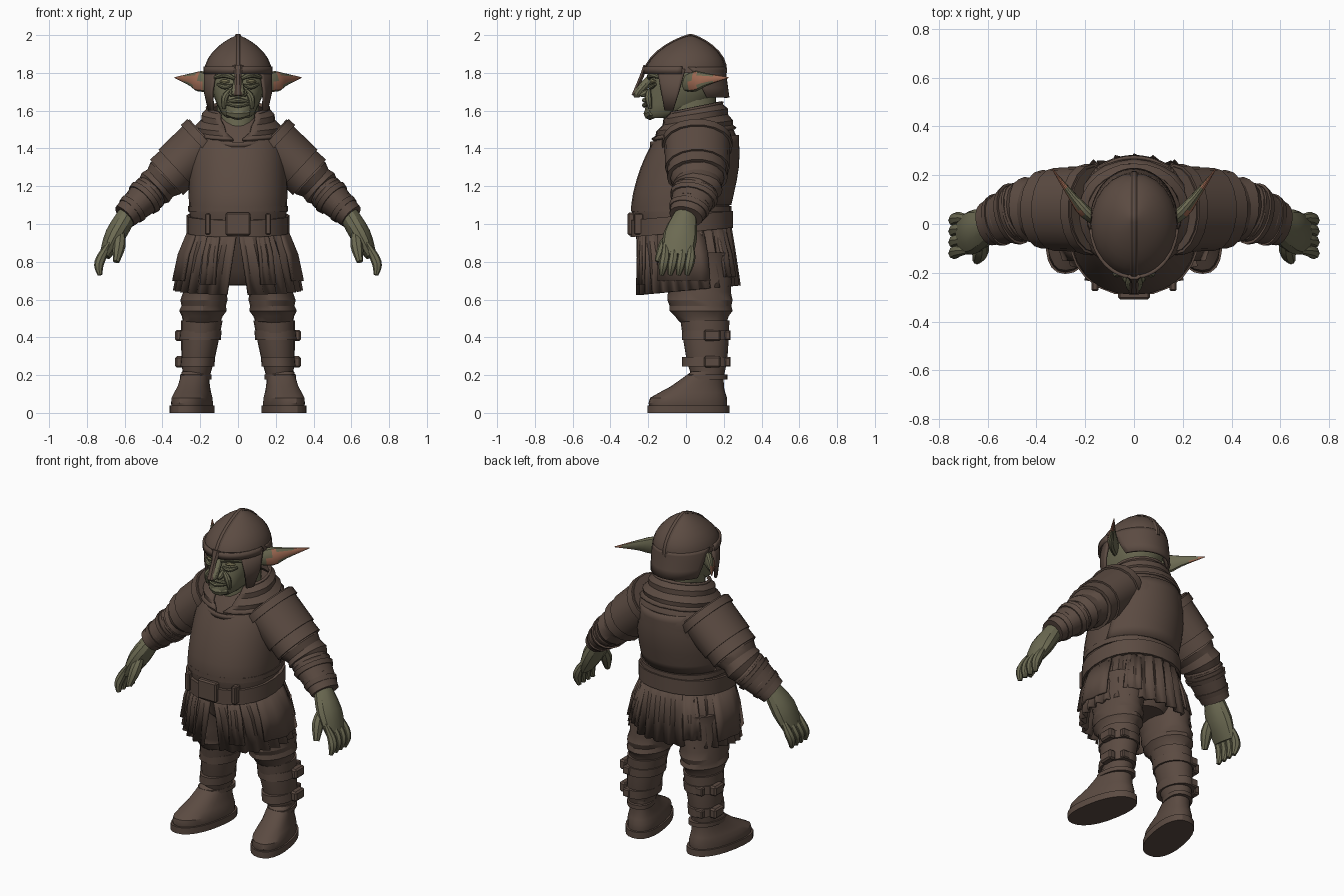
import bpy, bmesh, math, random
from math import pi, sin, cos
from mathutils import Vector

random.seed(4)
cube = bpy.data.objects.get("Cube")
if cube:
    bpy.data.objects.remove(cube)


def material(name, *colour):
    made = bpy.data.materials.new(name)
    made.use_nodes = True
    made.diffuse_color = (*colour, 1)
    made.node_tree.nodes["Principled BSDF"].inputs["Base Color"].default_value = (*colour, 1)
    return made


BROWN = material("brown leather", .105, .07, .054)
SKIN = material("green skin", .15, .145, .085)
PINK = material("pink ear", .36, .15, .09)
EYE = material("pale eye", .3, .27, .14)
SIDEWAYS, FORWARD = Vector((1, 0, 0)), Vector((0, 1, 0))


def finish(name, bm, mat, mirror=False, thick=0):
    """Turn a bmesh into a shaded object, optionally thickened and mirrored."""
    bmesh.ops.recalc_face_normals(bm, faces=bm.faces)
    mesh = bpy.data.meshes.new(name)
    bm.to_mesh(mesh)
    bm.free()
    mesh.materials.append(mat)
    made = bpy.data.objects.new(name, mesh)
    bpy.context.collection.objects.link(made)
    bpy.ops.object.select_all(action="DESELECT")
    made.select_set(True)
    bpy.context.view_layer.objects.active = made
    bpy.ops.object.shade_smooth_by_angle(angle=math.radians(28))
    if thick:
        made.modifiers.new("thickness", "SOLIDIFY").thickness = thick
    if mirror:
        made.modifiers.new("other side", "MIRROR")
    return made


def bridge(rows, closed=True):
    """Join rows of points with quads, capping the ends of closed rows."""
    bm = bmesh.new()
    loops = [[bm.verts.new(point) for point in row] for row in rows]
    count = len(rows[0])
    for low, high in zip(loops, loops[1:]):
        for i in range(count if closed else count - 1):
            j = (i + 1) % count
            bm.faces.new((low[i], low[j], high[j], high[i]))
    if closed:
        bm.faces.new(loops[0])
        bm.faces.new(loops[-1])
    return bm


def refine(rows, steps):
    """Add smoothly curved rows between the given ones."""
    out, last = [], len(rows) - 1
    for k in range(last):
        around = rows[max(k - 1, 0)], rows[k], rows[k + 1], rows[min(k + 2, last)]
        for t in (s / steps for s in range(steps)):
            out.append([b + t * (c - a + t * (2*a - 5*b + 4*c - d + t * (3*b - a - 3*c + d))) / 2
                        for a, b, c, d in zip(*around)])
    return out + [rows[-1]]


def loft(name, mat, *rings, steps=1, sides=24, square=2, centre=0, lean=0, toe_out=0, tilt=0, crumple=0,
         ripple=0, pleat=0, facing=0, spread=None, thick=.014, mirror=False):
    """Stack ovals (height, half width, front, back); a spread (first, last) leaves them open."""
    rings = refine(rings, steps)
    rows = []
    for k, (z, half, front, back) in enumerate(rings):
        part = k / (len(rings) - 1)
        reach = spread[0] + (spread[1] - spread[0]) * part if spread else pi
        row = []
        for i in range(sides + 1 if spread else sides):
            angle = facing - reach + 2 * reach * i / sides
            size = 1 + random.uniform(-crumple, crumple) + ripple * (-1) ** k
            size -= pleat * (part + .4) * (0, 1, .4)[i % 3]
            s, c = (math.copysign(abs(v) ** (2 / square), v) for v in (sin(angle), -cos(angle)))
            y = (front + back) / 2 + (back - front) / 2 * c * size
            row.append((centre + lean * z + half * s * size - toe_out * y, y, z + tilt * c))
        rows.append(row)
    return finish(name, bridge(rows, not spread), mat, mirror, thick if spread else 0)


def band(name, mat, z, height, half, front, back, **options):
    """Flat band around a body part."""
    return loft(name, mat, (z - height / 2, half, front, back), (z + height / 2, half, front, back), **options)


def tube(name, mat, *points, steps=3, sides=12, across=FORWARD, crumple=0, mirror=True):
    """Sweep an oval along points (x, y, z, radius across, other radius)."""
    points = refine(points, steps)
    centres = [Vector(p[:3]) for p in points]
    rows = []
    for k, (*_, wide, tall) in enumerate(points):
        along = (centres[min(k + 1, len(points) - 1)] - centres[max(k - 1, 0)]).normalized()
        u = (across - along * across.dot(along)).normalized()
        v = along.cross(u)
        row = []
        for i in range(sides):
            angle, size = 2 * pi * i / sides, random.uniform(1 - crumple, 1 + crumple)
            row.append(centres[k] + (u * wide * cos(angle) + v * tall * sin(angle)) * size)
        rows.append(row)
    return finish(name, bridge(rows), mat, mirror)


def ridge(name, mat, radius, *points, **options):
    """Round strand that narrows at both ends."""
    ends = (0, len(points) - 1)
    sized = [(*p, *[radius * (.5 if k in ends else 1)] * 2) for k, p in enumerate(points)]
    return tube(name, mat, *sized, sides=8, **options)


def box(name, mat, place, size, mirror=False):
    bm = bmesh.new()
    bmesh.ops.create_cube(bm, size=1)
    bmesh.ops.scale(bm, vec=size, verts=bm.verts)
    bmesh.ops.translate(bm, vec=place, verts=bm.verts)
    bmesh.ops.bevel(bm, geom=bm.edges[:], offset=min(size) / 5, affect="EDGES")
    return finish(name, bm, mat, mirror)


# Torso armour and belt
loft("cuirass", BROWN, (.96, .25, -.26, .22), (1.1, .26, -.29, .23), (1.3, .26, -.24, .27), (1.46, .24, -.16, .27),
     (1.57, .15, -.08, .2), steps=3, sides=28, square=2.2)
loft("back_plate", BROWN, (1.1, .26, -.26, .24), (1.3, .27, -.24, .28), (1.47, .23, -.15, .28),
     steps=3, facing=pi, spread=(1.3, .9))
band("neckline_rim", BROWN, 1.45, .03, .19, -.19, .2, spread=(1, 1), tilt=.03)
band("waist_flange", BROWN, 1.08, .03, .265, -.29, .24, square=2.2)
band("belt", BROWN, 1, .09, .273, -.295, .25, square=2.2, tilt=.025)
box("belt_buckle", BROWN, (0, -.29, 1), (.13, .04, .12))
box("belt_keeper", BROWN, (.16, -.25, 1), (.03, .05, .11), mirror=True)

# Pleated skirt open at the front, with overlapping leather panels
loft("skirt", BROWN, (1, .255, -.265, .235), (.85, .305, -.262, .26), (.65, .345, -.27, .29),
     sides=78, pleat=.07, tilt=.025, facing=pi, spread=(pi - .02, pi - .18))
for label, facing, reach, low in (("front", .5, .12, .68), ("hip", 1.5, .5, .7), ("rear", 2.5, .15, .72)):
    loft(label + "_skirt_panel", BROWN, (.98, .262, -.27, .24), (.84, .32, -.28, .28), (low, .35, -.285, .3),
         sides=6, pleat=.03, facing=facing, spread=(reach, reach), mirror=True)
loft("pelvis", BROWN, (.68, .12, -.06, .2), (.75, .23, -.13, .23), (.96, .24, -.2, .21))

# Legs: baggy trousers and strapped greaves
leg = dict(centre=.24, lean=-.1, sides=20, mirror=True)
loft("trouser_leg", BROWN, (.85, .13, -.13, .22), (.64, .12, -.1, .24), (.54, .12, -.08, .24), (.47, .09, -.02, .2),
     steps=3, ripple=.035, crumple=.02, **leg)
loft("greave", BROWN, (.49, .11, -.03, .23), (.3, .09, 0, .22), (.19, .07, .03, .2), steps=3, **leg)
for label, z, half in (("upper", .41, .11), ("lower", .27, .09)):
    band(label + "_greave_strap", BROWN, z, .05, half, -.02, .235, **leg)
    box(label + "_greave_buckle", BROWN, (.31, .14, z), (.045, .09, .06), mirror=True)
    box(label + "_greave_stud", BROWN, (.25, .22, z), (.05, .03, .05), mirror=True)

# Boots
foot = dict(centre=.245, toe_out=.18, square=2.3, mirror=True)
loft("boot", BROWN, (.03, .1, -.19, .215), (.08, .1, -.19, .215), (.14, .08, -.08, .2), (.22, .07, .03, .2),
     steps=2, crumple=.012, **foot)
band("boot_sole", BROWN, .02, .04, .11, -.205, .23, **foot)
band("boot_cuff", BROWN, .19, .025, .08, .005, .22, **foot)

# Arms: everything is placed along a shoulder, elbow and wrist line
SHOULDER, ELBOW, WRIST = Vector((.16, .06, 1.45)), Vector((.44, .06, 1.19)), Vector((.6, 0, 1.04))


def arm_part(name, start, end, grow_start=1, grow_end=1, folds=1, **options):
    """Tube on the arm line, where 0 is the shoulder, 1 the elbow and 2 the wrist."""
    points = []
    for k in range(folds + 1):
        f = k / folds
        t = start + (end - start) * f
        centre = SHOULDER.lerp(ELBOW, t) if t < 1 else ELBOW.lerp(WRIST, t - 1)
        grow = grow_start + (grow_end - grow_start) * f + (.05 * (-1) ** k if folds > 1 else 0)
        points.append((*centre, (.17 - .043 * t) * grow, (.14 - .038 * t) * grow))
    tube(name, BROWN, *points, steps=1, sides=18, **options)


arm_part("sleeve", .2, 1.6, folds=14, crumple=.025)
arm_part("shoulder_plate", 0, .6, 1.03, 1.18)
arm_part("shoulder_rim", .02, .14, 1.1, 1.14)
arm_part("shoulder_lower_plate", .5, .78, 1.06, 1.18)
arm_part("forearm_guard", 1.15, 2, 1.03, 1.08)
for k in range(2):
    start = 1.3 + .4 * k
    arm_part(("upper", "lower")[k] + "_forearm_strap", start, start + .12, 1.14, 1.12)

# Hands
tube("palm", SKIN, (.58, 0, 1.06, .055, .05), (.65, -.03, .94, .09, .055), (.705, -.045, .83, .08, .03))
for k, finger in enumerate(("index", "middle", "ring", "little")):
    y = -.11 + k * .045
    ridge(finger + "_finger", SKIN, .025, (.68, y, .9), (.72, y, .83), (.737, y - .01, .78), (.73, y - .02, .73))
ridge("thumb", SKIN, .034, (.62, -.06, .97), (.628, -.11, .89), (.645, -.15, .8))

# Neck and folded cloth collar, open at the throat
band("neck", SKIN, 1.56, .24, .11, -.12, .16)
loft("collar", BROWN, (1.47, .23, -.17, .25), (1.62, .15, -.1, .18), steps=6, ripple=.04, crumple=.015,
     tilt=.03, facing=pi, spread=(pi - .1, pi - .7))

# Head and face
loft("head", SKIN, (1.56, .055, -.2, -.09), (1.59, .09, -.22, .06), (1.68, .13, -.2, .16), (1.76, .15, -.18, .18),
     (1.86, .13, -.16, .17), steps=2, sides=20, square=2.3)
tube("nose", SKIN, (0, -.17, 1.79, .018, .02), (0, -.25, 1.7, .036, .026), (0, -.26, 1.67, .018, .014),
     across=SIDEWAYS, mirror=False)
ridge("chin", SKIN, .035, (-.06, -.18, 1.59), (0, -.19, 1.585), (.06, -.18, 1.59), mirror=False)
ridge("nostril", SKIN, .018, (.03, -.19, 1.71), (.032, -.22, 1.69), (.028, -.24, 1.68), across=SIDEWAYS)
ridge("cheek_fold", SKIN, .019, (.04, -.195, 1.71), (.07, -.2, 1.67), (.075, -.19, 1.61), across=SIDEWAYS)
ridge("brow", SKIN, .017, (.02, -.195, 1.77), (.07, -.185, 1.79), (.125, -.135, 1.775))
ridge("eye_bag", SKIN, .013, (.03, -.193, 1.735), (.07, -.187, 1.725), (.11, -.16, 1.74))
ridge("eye", EYE, .011, (.045, -.183, 1.754), (.07, -.176, 1.755), (.095, -.162, 1.754))
for label, z in (("upper", 1.655), ("lower", 1.628)):
    ridge(label + "_lip", SKIN, .013, (-.075, -.19, 1.64), (0, -.22, z), (.075, -.19, 1.64), mirror=False)

# Long pointed ears with pink tips and inner faces
ear = tube("ear", SKIN, (.12, -.01, 1.745, .02, .04), (.2, .05, 1.755, .027, .055), (.25, .11, 1.765, .018, .034),
           (.335, .225, 1.775, .002, .002))
ear.data.materials.append(PINK)
for face in ear.data.polygons:
    inner = face.normal.x > .25 and face.normal.y < -.45 and face.center.x > .2
    face.material_index = int(inner or face.center.x > .29)


# Helmet: pointed dome, crest, brim and guards
def dome(k, steps=8):
    angle = pi / 2 * k / steps
    shrink, rise = max(cos(angle), .02) ** 1.6, sin(angle) / 5
    return 1.8 + rise, .18 * shrink, rise / 8 - .22 * shrink, rise / 8 + .21 * shrink


levels = [dome(k) for k in range(9)]
loft("helmet", BROWN, *levels)
crest = [(front, z) for z, _, front, _ in levels] + [(back, z) for z, _, _, back in levels[-2::-1]]
tube("helmet_crest", BROWN, *[(0, y, z, .017, .008) for y, z in crest], steps=1, sides=6, across=SIDEWAYS, mirror=False)
band("helmet_brim", BROWN, 1.815, .04, .184, -.225, .215, spread=(1.5, 1.5))
tube("nose_guard", BROWN, (0, -.215, 1.84, .03, .012), (0, -.235, 1.78, .017, .013), (0, -.28, 1.68, .022, .01),
     steps=2, sides=6, across=SIDEWAYS, mirror=False)
loft("cheek_guard", BROWN, (1.82, .18, -.21, .21), (1.7, .183, -.2, .18), (1.6, .165, -.19, .14),
     sides=8, facing=1.15, spread=(.4, .15), mirror=True)
loft("neck_guard", BROWN, (1.83, .175, -.2, .21), (1.78, .182, -.2, .215), (1.67, .18, -.2, .23),
     steps=2, sides=18, facing=pi, spread=(1.55, 1.1))
